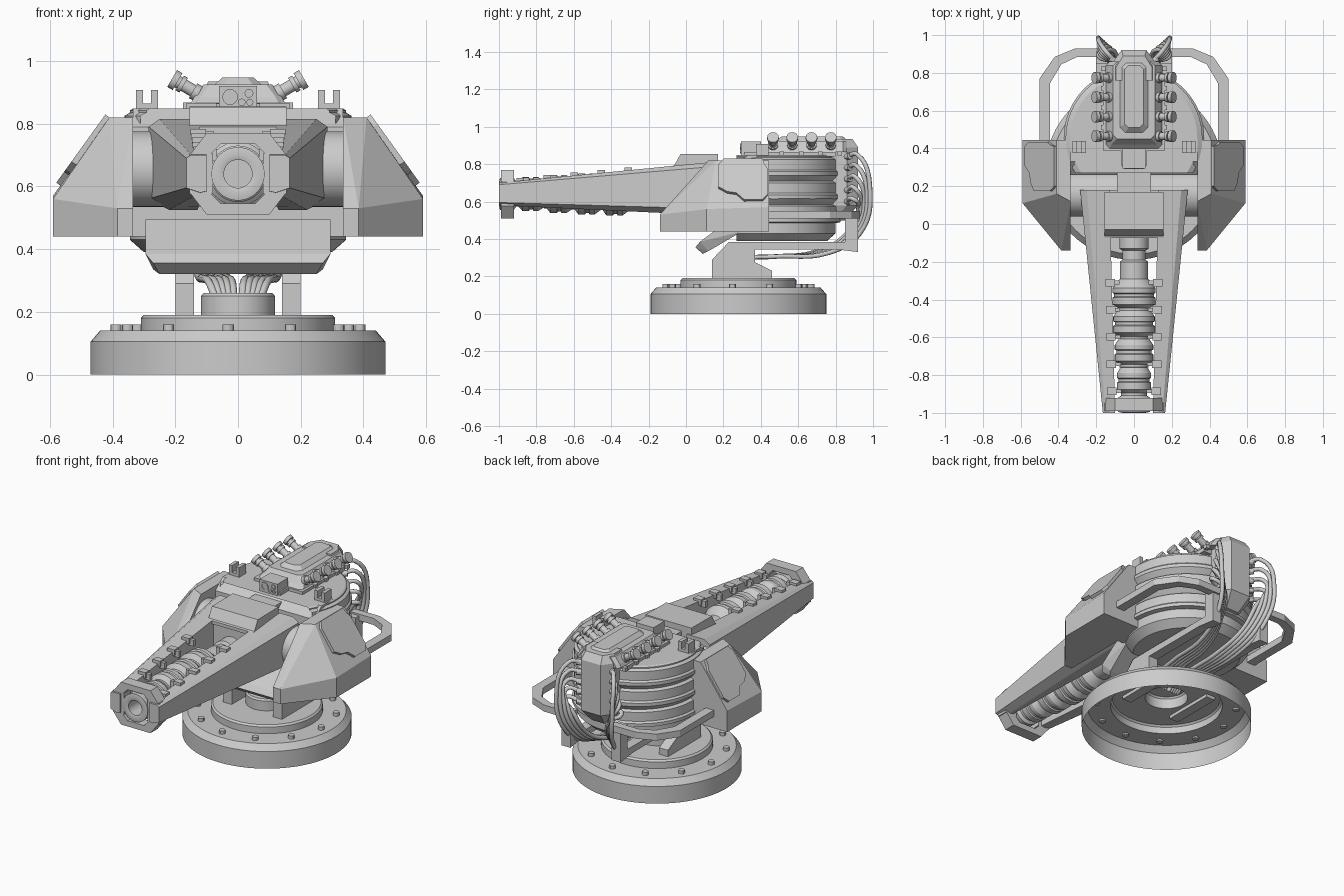
import bpy, bmesh, math
from mathutils import Vector, Matrix

if "Cube" in bpy.data.objects:
    bpy.data.objects.remove(bpy.data.objects["Cube"])


def finish(name, bm, mirror=False, smooth=False):
    bmesh.ops.remove_doubles(bm, verts=bm.verts, dist=1e-5)
    bmesh.ops.recalc_face_normals(bm, faces=bm.faces)
    me = bpy.data.meshes.new(name)
    bm.to_mesh(me)
    bm.free()
    if smooth:
        me.shade_smooth()
        me.set_sharp_from_angle(angle=math.radians(30))
    ob = bpy.data.objects.new(name, me)
    bpy.context.collection.objects.link(ob)
    if mirror:
        ob.modifiers.new("mirror", 'MIRROR').use_mirror_merge = False
    return ob


def loft(name, rings, mirror=False):
    """Skin a list of equal-length point rings and cap both ends."""
    bm = bmesh.new()
    vs = [[bm.verts.new(p) for p in r] for r in rings]
    n = len(vs[0])
    for a, b in zip(vs, vs[1:]):
        for i in range(n):
            j = (i + 1) % n
            bm.faces.new((a[i], a[j], b[j], b[i]))
    bm.faces.new(vs[0])
    bm.faces.new(vs[-1])
    return finish(name, bm, mirror)


def prism(name, prof, axis, a, b, mirror=False):
    put = {'x': lambda t, u, v: (t, u, v), 'y': lambda t, u, v: (u, t, v),
           'z': lambda t, u, v: (u, v, t)}[axis]
    return loft(name, [[put(t, *p) for p in prof] for t in (a, b)], mirror)


def box(name, x0, x1, y0, y1, z0, z1, mirror=False):
    return prism(name, [(x0, y0), (x1, y0), (x1, y1), (x0, y1)], 'z', z0, z1, mirror)


def hull(name, pts, mirror=False):
    bm = bmesh.new()
    for p in pts:
        bm.verts.new(p)
    bmesh.ops.convex_hull(bm, input=bm.verts)
    bmesh.ops.dissolve_limit(bm, angle_limit=0.01, verts=bm.verts, edges=bm.edges)
    return finish(name, bm, mirror)


def lathe(name, prof, centre, axis='z', n=64, cut_y=None, mirror=False):
    """Spin a (radius, height) profile round the z or y axis."""
    bm = bmesh.new()
    vs = [bm.verts.new((r, 0, h)) for r, h in prof]
    es = [bm.edges.new(e) for e in zip(vs, vs[1:])]
    bmesh.ops.spin(bm, geom=vs + es, cent=(0, 0, 0), axis=(0, 0, 1),
                   angle=math.tau, steps=n, use_merge=True)
    rot = {'z': Matrix(), 'y': Matrix.Rotation(-math.pi / 2, 4, 'X')}[axis]
    bm.transform(Matrix.Translation(centre) @ rot)
    if cut_y is not None:
        bmesh.ops.bisect_plane(bm, geom=bm.verts[:] + bm.edges[:] + bm.faces[:],
                               plane_co=(0, cut_y, 0), plane_no=(0, -1, 0), clear_outer=True)
    return finish(name, bm, mirror, True)


def cyl(name, p0, p1, r, n=16, mirror=False):
    p0, p1 = Vector(p0), Vector(p1)
    d = p1 - p0
    bm = bmesh.new()
    bmesh.ops.create_cone(bm, cap_ends=True, segments=n, radius1=r, radius2=r, depth=d.length,
                          matrix=Matrix.Translation((p0 + p1) / 2) @ d.to_track_quat('Z', 'Y').to_matrix().to_4x4())
    return finish(name, bm, mirror, True)


# Round base: a thin shell open underneath, with a ring of bolts
BY = 0.28
lathe("base", [(0, .26), (.11, .26), (.118, .25), (.118, .19), (.30, .19), (.31, .18), (.31, .14),
               (.44, .14), (.47, .105), (.47, 0)], (0, BY, 0))
for i in range(12):
    a = math.tau * i / 12 + .08
    x, y = .39 * math.sin(a), BY + .39 * math.cos(a)
    cyl("base_bolt", (x, y, .13), (x, y, .16), .018, 12)

# Yoke legs running back under the body
prism("yoke_arm", [(.14, .17), (.14, .29), (.23, .385), (.85, .385), (.85, .54), (.92, .54), (.92, .33),
                   (.80, .345), (.37, .345), (.37, .275), (.46, .23), (.46, .17)], 'x', .14, .20, True)

# Rear drum with three raised cooling bands, cut flat at the front
bands = [(0, .39), (.30, .39), (.345, .43), (.345, .485)]
for z in (.49, .615, .74):
    bands += [(.372, z), (.372, z + .02), (.362, z + .03), (.362, z + .085), (.345, z + .095)]
lathe("drum", bands + [(.345, .842), (.335, .848), (0, .848)], (0, .455, 0), cut_y=.27)
prism("body_front", [(.26, .44), (.26, .79), (.33, .848), (.45, .848), (.45, .44)], 'x', -.335, .335)
hull("chin_plate", [(s * x, y, z) for s in (-1, 1) for x, y, z in
                    ((.27, .05, .355), (.295, .075, .385), (.295, .22, .495), (.295, .30, .495),
                     (.295, .30, .44), (.25, .09, .32), (.27, .12, .335))])
cyl("trunnion", (-.34, .16, .655), (.34, .16, .655), .12, 48)
box("neck", -.09, .09, .10, .30, .60, .82)

# Side armour pods
hull("side_pod", [(.385, -.14, .44), (.385, -.14, .53), (.59, .11, .44), (.59, .11, .56),
                  (.41, .16, .82), (.41, .445, .82), (.59, .445, .57), (.59, .445, .44),
                  (.335, -.14, .44), (.335, -.14, .53), (.335, .12, .82),
                  (.335, .445, .82), (.335, .445, .44)], True)
panel = [(.20, .0), (.41, .0), (.42, .12), (.435, .2), (.435, .76), (.41, .87), (.31, .87), (.27, .73),
         (.22, .70), (.175, .60), (.175, .12)]
loft("pod_panel", [[(.41 + .18 * s + .81 * t, y, .82 - .25 * s + .58 * t) for y, s in panel]
                   for t in (-.01, .016)], True)
prism("lug", [(.255, .84), (.325, .84), (.325, .907), (.303, .907), (.303, .865), (.277, .865),
              (.277, .907), (.255, .907)], 'y', .375, .44, True)

# Tapering gun shell: two side walls, a closed rear block and a hatch
loft("shell_wall", [[(x, -1, z) for x, z in
                     ((.10, .70), (.15, .70), (.165, .69), (.165, .595), (.12, .58), (.10, .585))],
                    [(.13, .18, .815), (.25, .18, .815), (.285, .18, .79), (.285, .18, .56),
                     (.22, .18, .525), (.13, .18, .525)]], True)
box("shell_core", -.16, .16, -.06, .18, .535, .79)
prism("hatch", [(-.07, .78), (-.03, .853), (.17, .855), (.17, .78)], 'x', -.155, .155)
prism("hatch_lip", [(-.075, .77), (-.075, .79), (-.04, .80), (-.04, .77)], 'x', -.155, .155)

# Barrel with swelling coil sections
prof = [(0, .1), (.078, .1), (.078, -.13), (.062, -.14), (.062, -.19), (.075, -.20), (.075, -.29)]
for k, r in enumerate((.115, .11, .102, .09)):
    y = -.31 - .15 * k
    prof += [(r * .8, y), (r, y - .03), (r, y - .055), (r * .92, y - .06), (r * .92, y - .075),
             (r, y - .08), (r, y - .115), (r * .75, y - .135), (r * .75, y - .148)]
prof += [(.07, -.91), (.085, -.92), (.085, -.995), (.06, -1), (.045, -.995), (.045, -.85), (0, -.85)]
lathe("barrel", prof, (0, 0, .64), 'y', 40)

# Octagonal muzzle collar with cheeks
for name, s in (("muzzle_bracket_top", 1), ("muzzle_bracket_bottom", -1)):
    prism(name, [(x, .64 + s * h) for x, h in
                 ((-.15, .065), (-.10, .13), (.10, .13), (.15, .065), (.085, .065), (.055, .095),
                  (-.055, .095), (-.085, .065))], 'y', -.99, -.92)
prism("muzzle_cheek", [(.08, .575), (.155, .575), (.155, .705), (.08, .705)], 'y', -.99, -.92, True)

# Coil clips along the top of the shell
for k in range(5):
    y = -.31 - .144 * k
    f = (y + 1) / 1.18
    x, z = .09 + .02 * f, .70 + .115 * f
    box("coil_clip", x, x + .05, y - .02, y + .02, z - .018, z + .016, True)
    box("coil_clip_tooth", x - .025, x + .01, y - .01, y + .01, z - .03, z + .008, True)

# Roof cover, ridge and sensor block


def rect(x, y0, y1, z, c):
    return [(-x + c, y0, z), (x - c, y0, z), (x, y0 + c, z), (x, y1 - c, z),
            (x - c, y1, z), (-x + c, y1, z), (-x, y1 - c, z), (-x, y0 + c, z)]


box("roof_tray", -.165, .165, .39, .80, .84, .866)
loft("roof_cover", [rect(.15, .40, .86, .865, .02), rect(.14, .42, .86, .885, .02), rect(.11, .45, .86, .925, .02)])
loft("roof_ridge", [rect(.08, .48, .87, .92, .03), rect(.05, .51, .84, .947, .02)])
box("sensor_block", -.06, .06, .295, .40, .85, .92)
box("sensor_foot", -.07, .07, .31, .42, .84, .865)
for x, z, r in ((-.025, .885, .025), (.012, .868, .012), (.035, .897, .014), (.038, .868, .011)):
    lathe("sensor_lens", [(0, 0), (r, 0), (r, -.006), (r * .7, -.006), (r * .7, -.002), (0, -.002)],
          (x, .296, z), 'y', 16)

# Angled roof plugs, four a side
d = Vector((.86, 0, .5))
for k in range(4):
    p = Vector((.10, .465 + .103 * k, .88))
    for a, b, r in ((0, .12, .02), (.03, .05, .027), (.085, .10, .027), (.108, .128, .031)):
        cyl("roof_plug", p + d * a, p + d * b, r, 16, True)
    box("roof_stud", .15, .175, p.y + .035, p.y + .06, .845, .868, True)

# Spine down the back of the drum


def spine(w, y, z):
    return [(-w, .76, z), (w, .76, z), (w, y - .06, z), (w * .6, y, z), (-w * .6, y, z), (-w, y - .06, z)]


loft("spine", [spine(.07, .85, .50), spine(.11, .92, .58), spine(.11, .92, .89), spine(.095, .89, .935)])

# Carry rail round the back
prism("rear_rail", [(.50, .42), (.50, .77), (.42, .885), (.31, .93), (.14, .93), (.14, .885), (.30, .885),
                    (.385, .845), (.445, .745), (.445, .42)], 'z', .51, .55, True)

# Cables looping from the spine, under the body, into the base
for s in (-1, 1):
    for k in range(5):
        z, o = .84 - .06 * k, .022 * k
        pts = [(.10, .86, z), (.15 + .01 * k, .915 - o * .2, z + .012), (.19 - .015 * k, .985 - o * .7, .65 - .02 * k),
               (.16 - .02 * k, .93 - o, .43 - .005 * k), (.13 - .022 * k, .76 - o, .325),
               (.11 - .02 * k, .46, .305), (.09 - .018 * k, .33, .29), (.07 - .014 * k, .28, .24)]
        cu = bpy.data.curves.new("cable", 'CURVE')
        cu.dimensions = '3D'
        cu.bevel_depth, cu.bevel_resolution, cu.resolution_u = .0125, 2, 6
        sp = cu.splines.new('BEZIER')
        sp.bezier_points.add(len(pts) - 1)
        for bp, (x, y, zz) in zip(sp.bezier_points, pts):
            bp.co = (s * x, y, zz)
            bp.handle_left_type = bp.handle_right_type = 'AUTO'
        bpy.context.collection.objects.link(bpy.data.objects.new("cable", cu))
        cyl("cable_socket", (s * .10, .86, z), (s * .128, .878, z + .004), .018, 12)
